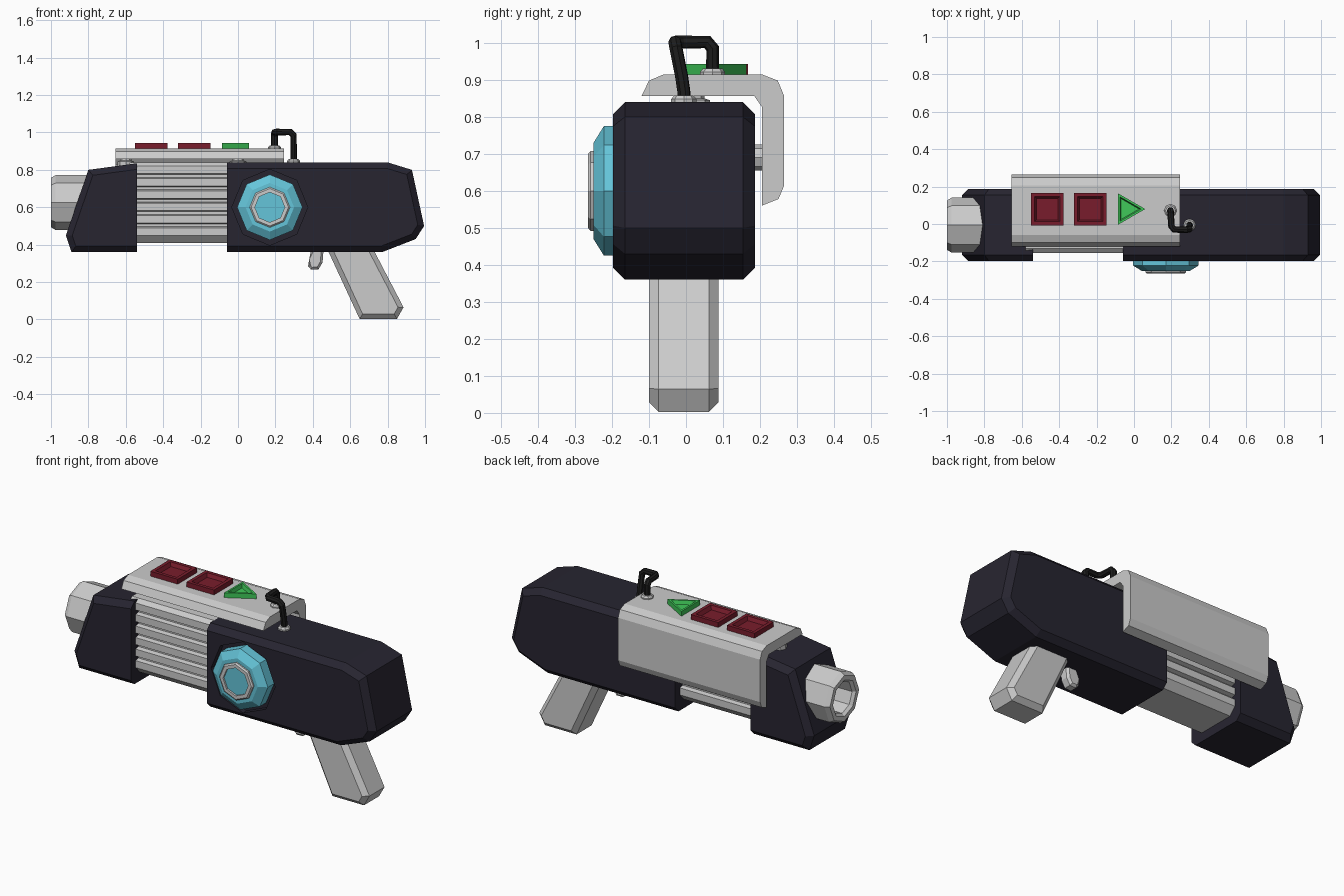
import bpy, bmesh, math
from mathutils import Vector

if "Cube" in bpy.data.objects:
    bpy.data.objects.remove(bpy.data.objects["Cube"])

YC = -0.006  # centre line of the body


def mat(name, rgb):
    m = bpy.data.materials.new(name)
    m.diffuse_color = (*rgb, 1)
    m.use_nodes = True
    m.node_tree.nodes["Principled BSDF"].inputs["Base Color"].default_value = m.diffuse_color
    return m


DARK = mat("dark_shell", (0.02, 0.018, 0.03))
BLUE = mat("blue_dial", (0.13, 0.56, 0.70))
RED = mat("red_button", (0.19, 0.012, 0.025))
GREEN = mat("green_button", (0.05, 0.58, 0.10))
BLACK = mat("black_rubber", (0.012, 0.012, 0.012))


def place(axis, a, b, t):
    return {"X": (t, a, b), "Y": (a, t, b), "Z": (a, b, t)}[axis]


def finish(name, bm, material):
    bmesh.ops.recalc_face_normals(bm, faces=bm.faces[:])
    me = bpy.data.meshes.new(name)
    bm.to_mesh(me)
    bm.free()
    if material:
        me.materials.append(material)
    ob = bpy.data.objects.new(name, me)
    bpy.context.collection.objects.link(ob)
    return ob


def prism(name, pts, axis, t0, t1, material=None, bevel=0, pick=None):
    """Extrude a profile along an axis; chamfer the edges chosen by pick."""
    bm = bmesh.new()
    lo = [bm.verts.new(place(axis, a, b, t0)) for a, b in pts]
    hi = [bm.verts.new(place(axis, a, b, t1)) for a, b in pts]
    n = len(pts)
    bm.faces.new(lo)
    bm.faces.new(hi)
    for i in range(n):
        j = (i + 1) % n
        bm.faces.new((lo[i], lo[j], hi[j], hi[i]))
    if bevel:
        edges = [e for e in bm.edges if pick(e.verts[0].co, e.verts[1].co)]
        bmesh.ops.bevel(bm, geom=edges, offset=bevel, segments=1, affect="EDGES", clamp_overlap=True)
    return finish(name, bm, material)


def turned(name, rings, axis, centre, sides=8, material=None, phase=0):
    """Loft (radius, position) rings along an axis and cap both ends."""
    bm = bmesh.new()
    loops = []
    for r, t in rings:
        angles = [phase + math.tau * i / sides for i in range(sides)]
        loops.append([bm.verts.new(place(axis, centre[0] + r * math.cos(a),
                                         centre[1] + r * math.sin(a), t)) for a in angles])
    for p, q in zip(loops, loops[1:]):
        for i in range(sides):
            j = (i + 1) % sides
            bm.faces.new((p[i], p[j], q[j], q[i]))
    bm.faces.new(loops[0])
    bm.faces.new(loops[-1])
    return finish(name, bm, material)


def side_outline(skip_x):
    # outline edges of the side faces, except the flat inner end
    def pick(a, b):
        return abs(a.y - b.y) < 1e-5 and not (abs(a.x - skip_x) < 1e-5 and abs(b.x - skip_x) < 1e-5)
    return pick


# Dark shells
rear = prism("rear_shell", [(-0.06, 0.36), (-0.06, 0.84), (0.80, 0.84), (0.93, 0.80),
                            (0.995, 0.50), (0.95, 0.43), (0.77, 0.36)],
             "Y", -0.197, 0.186, DARK, 0.032, side_outline(-0.06))
prism("front_shell", [(-0.54, 0.36), (-0.54, 0.835), (-0.80, 0.80), (-0.92, 0.45), (-0.89, 0.36)],
      "Y", -0.197, 0.186, DARK, 0.032, side_outline(-0.54))

# Octagonal recess for the dial
DIAL = (0.17, 0.60)
cutter = turned("dial_cutter", [(0.203, -0.30), (0.203, -0.165)], "Y", DIAL)
cutter.hide_render = True
mod = rear.modifiers.new("recess", "BOOLEAN")
mod.operation = "DIFFERENCE"
mod.object = cutter
mod.solver = "EXACT"
bpy.context.view_layer.update()
cut_mesh = bpy.data.meshes.new_from_object(rear.evaluated_get(bpy.context.evaluated_depsgraph_get()))
rear.modifiers.clear()
rear.data = cut_mesh
bpy.data.objects.remove(cutter)

# Dial: blue body, grey ring, blue centre
turned("dial", [(0.175, -0.16), (0.175, -0.222), (0.13, -0.25), (0.09, -0.25)], "Y", DIAL, 8, BLUE)
turned("dial_ring", [(0.108, -0.24), (0.108, -0.258), (0.10, -0.265), (0.08, -0.265), (0.08, -0.252)], "Y", DIAL)
turned("dial_centre", [(0.082, -0.24), (0.082, -0.254)], "Y", DIAL, 8, BLUE)

# Ribbed core: half profile with grooves, mirrored
half = [(0.11, 0.41), (0.148, 0.45)]
pitch = 0.066
for i in range(5):
    z = 0.45 + pitch * (i + 1)
    half += [(0.148, z - 0.026), (0.124, z - 0.020), (0.124, z - 0.006), (0.148, z)]
half += [(0.148, 0.82), (0.125, 0.84)]
prism("ribbed_core", [(YC + y, z) for y, z in half] + [(YC - y, z) for y, z in reversed(half)],
      "X", -0.58, -0.03)

# Muzzle with a bore
turned("muzzle", [(0.147, -0.72), (0.147, -0.975), (0.132, -1.0), (0.105, -1.0), (0.09, -0.985), (0.09, -0.88)],
       "X", (YC, 0.625))

# Folded cover plate and its mounting pegs
prism("cover_plate", [(-0.12, 0.857), (-0.10, 0.898), (-0.06, 0.915), (0.205, 0.915), (0.248, 0.898),
                      (0.265, 0.857), (0.265, 0.614), (0.25, 0.578), (0.205, 0.56),
                      (0.205, 0.827), (0.184, 0.857)], "X", -0.655, 0.245)
for x in (-0.60, 0.0):
    turned("cover_peg", [(0.045, 0.78), (0.045, 0.845), (0.03, 0.85), (0.03, 0.87)], "Z", (x, 0.02))
    turned("cover_side_peg", [(0.035, 0.15), (0.035, 0.22)], "Y", (x, 0.69))


# Buttons with sunken centres
def button(name, x, y, r, sides, phase, material):
    turned(name, [(r, 0.905), (r, 0.943), (r * 0.78, 0.943), (r * 0.66, 0.922)],
           "Z", (x, y), sides, material, phase)


for x in (-0.464, -0.234):
    button("square_button", x, 0.08, 0.123, 4, math.pi / 4, RED)
button("triangle_button", -0.037, 0.08, 0.097, 3, 0, GREEN)

# Hose and its two sockets
path = [(0.195, 0.072, 0.90), (0.195, 0.072, 0.985), (0.196, 0.058, 1.002), (0.20, -0.012, 1.002),
        (0.215, -0.03, 1.002), (0.28, -0.03, 1.002), (0.297, -0.027, 0.985),
        (0.297, -0.012, 0.91), (0.297, -0.006, 0.87), (0.297, -0.006, 0.83)]
cu = bpy.data.curves.new("hose", "CURVE")
cu.dimensions = "3D"
cu.bevel_depth = 0.018
cu.bevel_resolution = 2
cu.use_fill_caps = True
sp = cu.splines.new("POLY")
sp.points.add(len(path) - 1)
for p, co in zip(sp.points, path):
    p.co = (*co, 1)
sp.use_smooth = False
cu.materials.append(BLACK)
bpy.context.collection.objects.link(bpy.data.objects.new("hose", cu))
for x, y, z in ((0.195, 0.072, 0.908), (0.297, YC, 0.835)):
    turned("hose_socket", [(0.034, z), (0.034, z + 0.013), (0.026, z + 0.023)], "Z", (x, y))

# Pistol grip, chamfered everywhere but the hidden top
prism("grip", [(0.457, 0.42), (0.65, 0.003), (0.85, 0.003), (0.885, 0.065), (0.70, 0.42)],
      "Y", YC - 0.094, YC + 0.094, None, 0.026, lambda a, b: abs(a.y - b.y) < 1e-5)

# Trigger
prism("trigger", [(0.392, 0.38), (0.392, 0.315), (0.375, 0.285), (0.39, 0.267), (0.43, 0.268),
                  (0.452, 0.305), (0.458, 0.38)],
      "Y", YC - 0.032, YC + 0.032, None, 0.012, lambda a, b: abs(a.y - b.y) < 1e-5)
